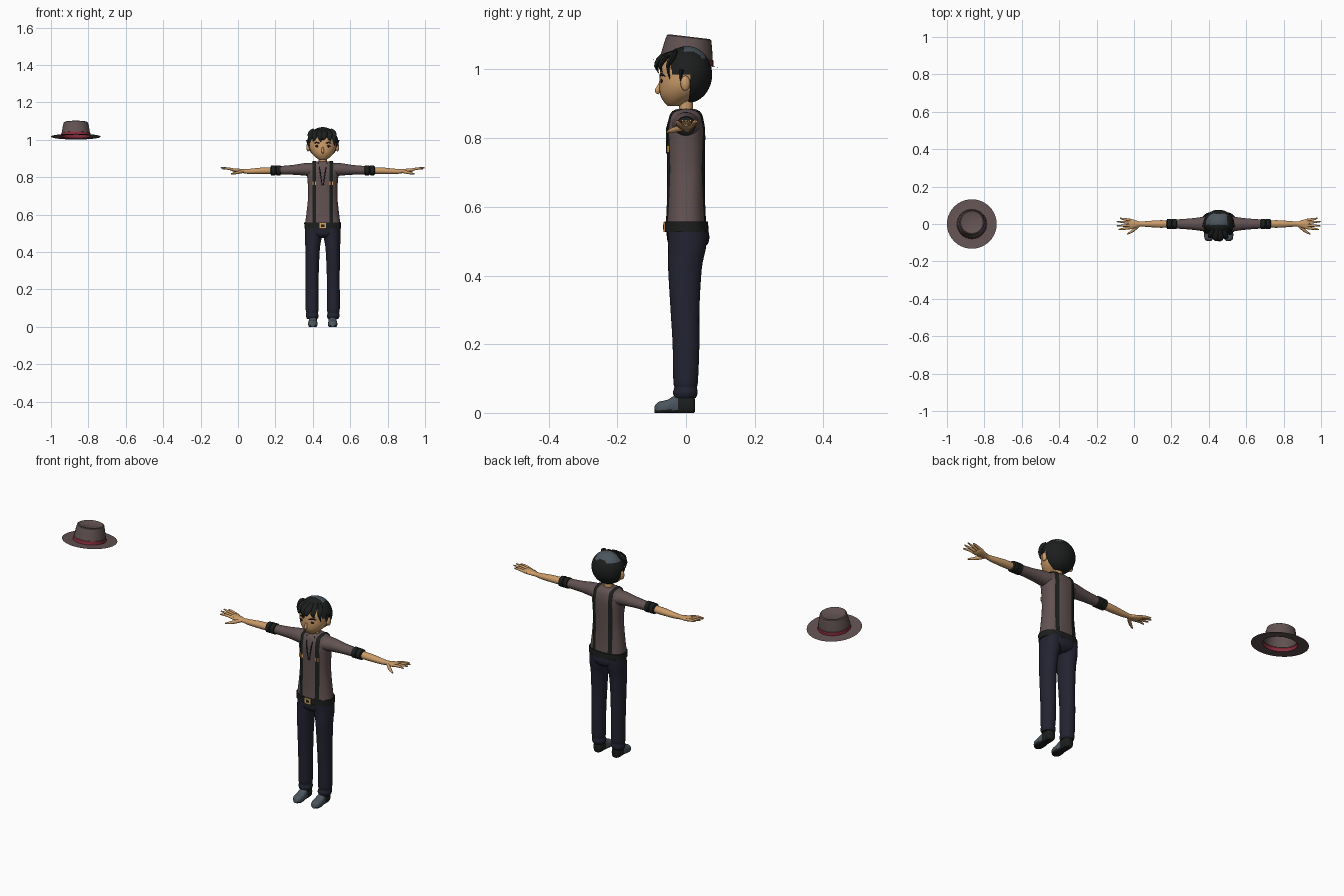
import bpy, bmesh, math
from mathutils import Vector, Matrix

CX = 0.453  # figure stands right of centre, the hat floats left


def material(name, r, g, b):
    m = bpy.data.materials.new(name)
    m.diffuse_color = (r, g, b, 1)
    return m


BROWN = material("brown cloth", 0.125, 0.085, 0.085)
BLACK = material("black", 0.012, 0.013, 0.013)
NAVY = material("navy cloth", 0.017, 0.017, 0.032)
SKIN = material("skin", 0.60, 0.33, 0.14)
RED = material("red band", 0.25, 0.025, 0.045)
SLATE = material("slate grey", 0.07, 0.09, 0.11)
GOLD = material("gold", 0.70, 0.36, 0.10)


def finish(name, bm, mats, rule=None, loc=(CX, 0, 0)):
    bmesh.ops.recalc_face_normals(bm, faces=bm.faces)
    if rule:
        for f in bm.faces:
            f.material_index = rule(f.calc_center_median())
    me = bpy.data.meshes.new(name)
    bm.to_mesh(me)
    bm.free()
    for m in mats:
        me.materials.append(m)
    ob = bpy.data.objects.new(name, me)
    ob.location = loc
    bpy.context.collection.objects.link(ob)
    return ob


def refine(rows, k=4):
    """Catmull-Rom smoothing of a table of cross-sections."""
    out = []
    for i in range(len(rows) - 1):
        quad = [rows[min(max(i + d, 0), len(rows) - 1)] for d in (-1, 0, 1, 2)]
        for j in range(k):
            t = j / k
            out.append(tuple(0.5 * (2*b + (c-a)*t + (2*a-5*b+4*c-d)*t*t + (3*b-a-3*c+d)*t**3)
                             for a, b, c, d in zip(*quad)))
    return out + [tuple(rows[-1])]


def loft(name, rings, mats, n=28, p=2.0, caps=True, floor=None, rule=None, **kw):
    """Skin superellipse rings given as (centre, u vector, v vector)."""
    bm = bmesh.new()
    loops = []
    for c, u, v in rings:
        loop = []
        for i in range(n):
            a = 2 * math.pi * i / n
            ca, sa = math.cos(a), math.sin(a)
            co = (Vector(c) + Vector(u) * math.copysign(abs(ca) ** (2 / p), ca)
                  + Vector(v) * math.copysign(abs(sa) ** (2 / p), sa))
            if floor is not None:
                co.z = max(co.z, floor)
            loop.append(bm.verts.new(co))
        loops.append(loop)
    for a, b in zip(loops, loops[1:]):
        for i in range(n):
            j = (i + 1) % n
            bm.faces.new((a[i], a[j], b[j], b[i]))
    if caps:
        bm.faces.new(loops[0])
        bm.faces.new(loops[-1])
    return finish(name, bm, mats, rule, **kw)


def upright(rows):  # rows: z, cx, cy, rx, ry
    return [((x, y, z), (rx, 0, 0), (0, ry, 0)) for z, x, y, rx, ry in rows]


def sideways(rows, s):  # rows: x, z, rz, ry
    return [((s * x, 0, z), (0, ry, 0), (0, 0, rz)) for x, z, rz, ry in rows]


def tube(name, pts, radii, mat, flat=1.0, n=10):
    """Tapering tube through points, flattened along its second axis."""
    rows = refine([(*p, r) for p, r in zip(pts, radii)], 3)
    rings = []
    for i, row in enumerate(rows):
        d = Vector(rows[min(i + 1, len(rows) - 1)][:3]) - Vector(rows[max(i - 1, 0)][:3])
        u = d.cross(Vector((0, 0, 1)) if abs(d.z) < 0.5 * d.length else Vector((0, -1, 0))).normalized()
        v = d.cross(u).normalized()
        rings.append((row[:3], u * row[3], v * row[3] * flat))
    return loft(name, rings, [mat], n=n)


def ball(name, centre, radii, mats, seg=24, rule=None, cut=None):
    bm = bmesh.new()
    bmesh.ops.create_uvsphere(bm, u_segments=seg, v_segments=seg * 3 // 4, radius=1,
                              matrix=Matrix.Translation(centre) @ Matrix.Diagonal((*radii, 1)))
    if cut:
        bmesh.ops.delete(bm, geom=[f for f in bm.faces if cut(f.calc_center_median())], context='FACES')
    return finish(name, bm, mats, rule)


def box(name, centre, size, mat):
    bm = bmesh.new()
    bmesh.ops.create_cube(bm, size=1, matrix=Matrix.Translation(centre) @ Matrix.Diagonal((*size, 1)))
    return finish(name, bm, [mat])


# hat: open sheet brim, red band, tapered crown with a dented top, tipped back
hat_profile = [(0.133, 0), (0.10, 0), (0.080, 0.001), (0.078, 0.018), (0.076, 0.019),
               (0.070, 0.055), (0.065, 0.076), (0.060, 0.079), (0.050, 0.074), (0.001, 0.072)]
hat = loft("hat", [((0, 0, z), (r, 0, 0), (0, r, 0)) for r, z in hat_profile], [BROWN, RED], n=40,
           caps=False, rule=lambda c: 1 if 0.002 < c.z < 0.0182 else 0, loc=(-0.867, 0, 1.017))
hat.rotation_euler.x = math.radians(-6.7)

# shirt body
torso = refine([(0.545, 0, 0, 0.096, 0.059), (0.60, 0, 0, 0.088, 0.056), (0.70, 0, 0, 0.078, 0.055),
                (0.78, 0, 0, 0.081, 0.056), (0.83, 0, 0, 0.086, 0.055), (0.865, 0, 0, 0.078, 0.047),
                (0.880, 0, 0, 0.050, 0.036), (0.885, 0, 0, 0.028, 0.026)])
P = 2.4
loft("shirt", upright(torso), [BROWN], n=36, p=P)


def depth(x, row):  # half depth of the shirt at x
    return row[4] * max(0, 1 - abs(x / row[3]) ** P) ** (1 / P)


def chest_y(x, z):  # front surface of the shirt
    return -depth(x, min(torso, key=lambda r: abs(r[0] - z)))


# belt, buckle, hips
loft("belt", upright([(0.527, 0, 0.002, 0.098, 0.064), (0.557, 0, 0.001, 0.099, 0.063)]), [BLACK], n=36, p=P)
box("belt_buckle", (0, -0.063, 0.541), (0.036, 0.006, 0.030), GOLD)
box("buckle_centre", (0, -0.0655, 0.541), (0.018, 0.003, 0.014), BLACK)
loft("hips", upright(refine([(0.475, 0, 0.006, 0.035, 0.035), (0.49, 0, 0.006, 0.072, 0.056),
                             (0.515, 0, 0.006, 0.092, 0.062), (0.55, 0, 0.001, 0.095, 0.058)])), [NAVY], p=2.2)

# neck and head
loft("neck", upright([(0.86, 0, 0.0, 0.026, 0.023), (0.89, 0, 0, 0.022, 0.020),
                      (0.93, 0, 0, 0.024, 0.022)]), [SKIN])
loft("head", upright(refine([(0.893, 0, -0.035, 0.018, 0.018), (0.905, 0, -0.030, 0.036, 0.034),
                             (0.925, 0, -0.018, 0.056, 0.057), (0.95, 0, -0.012, 0.069, 0.066),
                             (0.98, 0, -0.008, 0.073, 0.069), (1.01, 0, -0.005, 0.072, 0.067),
                             (1.045, 0, 0, 0.052, 0.050), (1.058, 0, 0, 0.02, 0.02)])), [SKIN])
tube("nose", [(0, -0.073, 0.965), (0, -0.080, 0.948), (0, -0.083, 0.937), (0, -0.078, 0.930)],
     [0.003, 0.006, 0.008, 0.004], SKIN)

# hair cap: full at the back, cut to a hairline at the front, slate crown patch
ball("hair", (0, 0.003, 0.985), (0.083, 0.073, 0.083), [BLACK, SLATE], seg=48,
     rule=lambda c: 1 if c.z > 1.035 and -0.005 < c.y < 0.055 and c.x < 0.045 else 0,
     cut=lambda c: c.y < 0.008 and c.z < 0.988 + 0.012 * (c.y < -0.04))
locks = [(-0.062, -0.072, 0.985), (-0.040, -0.052, 0.990), (-0.016, -0.010, 0.988),
         (0.010, -0.002, 1.000), (0.034, 0.040, 0.992), (0.056, 0.064, 0.970)]
for i, (xa, xb, z) in enumerate(locks):
    back = 0.9 * abs(xa) ** 2 / 0.08  # outer locks follow the curve of the head
    tube(f"hair_lock_{i}", [(xa * 0.7, -0.030, 1.052), (xa, -0.074 + back, 1.034),
                            (0.5 * (xa + xb), -0.088 + back, 1.010), (xb, -0.082 + back, z)],
         [0.012, 0.017, 0.012, 0.001], BLACK, flat=0.5)

for side, s in (("left", 1), ("right", -1)):
    # ears, sideburns, eyes and brows
    ball(f"ear_{side}", (s * 0.078, -0.002, 0.960), (0.010, 0.014, 0.022), [SKIN], seg=16)
    tube(f"sideburn_{side}", [(s * 0.078, -0.012, 1.0), (s * 0.075, -0.015, 0.98), (s * 0.073, -0.014, 0.958)],
         [0.012, 0.008, 0.001], BLACK, flat=0.6)
    ball(f"eye_{side}", (s * 0.031, -0.0715, 0.966), (0.011, 0.003, 0.006), [BLACK], seg=16)
    tube(f"brow_{side}", [(s * 0.014, -0.076, 0.981), (s * 0.032, -0.071, 0.986), (s * 0.048, -0.061, 0.980)],
         [0.002, 0.004, 0.001], BLACK)

    # suspender: one strip up the front, over the shoulder and down the back
    bm = bmesh.new()
    rows = [r for r in torso if r[3] > 0.064]
    path = [(r, -1) for r in rows] + [(None, 0)] + [(r, 1) for r in reversed(rows)]
    pairs = []
    for r, f in path:
        pairs.append([bm.verts.new((s * x, f * (depth(x, r) + 0.003) if r else 0,
                                    r[0] + 0.004 * (r[0] > 0.85) if r else 0.886)) for x in (0.036, 0.056)])
    for a, b in zip(pairs, pairs[1:]):
        bm.faces.new((a[0], a[1], b[1], b[0]))
    finish(f"suspender_{side}", bm, [BLACK])
    for k in (-1, 1):
        box(f"suspender_clip_{side}_{k}", (s * 0.046 + k * 0.007, chest_y(0.046, 0.768) - 0.003, 0.768),
            (0.007, 0.006, 0.020), GOLD)
    # shirt opening line
    tube(f"collar_line_{side}", [(s * 0.022, chest_y(0.022, 0.876), 0.877), (s * 0.014, chest_y(0.014, 0.83), 0.83),
                                 (s * 0.003, chest_y(0, 0.755), 0.755)], [0.003, 0.003, 0.002], BLACK)

    # sleeve, rolled cuff, forearm, palm
    loft(f"sleeve_{side}", sideways(refine([(0.05, 0.840, 0.036, 0.044), (0.10, 0.842, 0.033, 0.036),
         (0.15, 0.840, 0.027, 0.030), (0.20, 0.838, 0.024, 0.026), (0.24, 0.837, 0.022, 0.024)]), s), [BROWN])
    loft(f"cuff_{side}", sideways([(0.222, 0.837, 0.020, 0.021), (0.227, 0.837, 0.027, 0.028),
         (0.247, 0.837, 0.027, 0.028), (0.251, 0.837, 0.023, 0.024), (0.255, 0.837, 0.027, 0.028),
         (0.275, 0.836, 0.026, 0.027), (0.280, 0.836, 0.018, 0.018)], s), [BLACK])
    loft(f"forearm_{side}", sideways(refine([(0.27, 0.835, 0.018, 0.019), (0.32, 0.834, 0.018, 0.020),
         (0.39, 0.831, 0.014, 0.015), (0.42, 0.832, 0.011, 0.013), (0.45, 0.835, 0.011, 0.022),
         (0.475, 0.838, 0.010, 0.027), (0.487, 0.840, 0.005, 0.022)]), s), [SKIN])
    fingers = [(0.020, 0.528, 0.031, 0.848), (0.007, 0.545, 0.013, 0.852),
               (-0.007, 0.545, -0.010, 0.851), (-0.020, 0.535, -0.030, 0.844)]
    for i, (yb, xt, yt, zt) in enumerate(fingers):
        tube(f"finger_{side}_{i}", [(s * 0.465, yb, 0.838), (s * 0.505, 0.5 * (yb + yt), 0.846), (s * xt, yt, zt)],
             [0.007, 0.0065, 0.003], SKIN)
    tube(f"thumb_{side}", [(s * 0.430, -0.008, 0.831), (s * 0.460, -0.036, 0.824), (s * 0.490, -0.055, 0.818)],
         [0.009, 0.008, 0.003], SKIN)

    # trouser leg with a gathered hem
    leg = refine([(0.043, 0.056, -0.002, 0.028, 0.030), (0.058, 0.056, -0.002, 0.034, 0.036),
                  (0.075, 0.057, -0.001, 0.031, 0.033), (0.095, 0.057, -0.001, 0.034, 0.036),
                  (0.20, 0.057, 0.000, 0.034, 0.039), (0.30, 0.056, -0.003, 0.035, 0.042),
                  (0.42, 0.054, -0.003, 0.039, 0.049), (0.48, 0.050, 0.003, 0.045, 0.055),
                  (0.53, 0.047, 0.004, 0.047, 0.058)])
    loft(f"trouser_leg_{side}", upright([(r[0], s * r[1], *r[2:]) for r in leg]), [NAVY])

    # shoe: rows of y, z centre, half width, half height, flattened on the ground
    shoe = refine([(0.026, 0.022, 0.012, 0.018), (0.020, 0.025, 0.020, 0.028), (0.0, 0.028, 0.022, 0.034),
                   (-0.03, 0.023, 0.022, 0.029), (-0.055, 0.016, 0.025, 0.022), (-0.08, 0.013, 0.022, 0.019),
                   (-0.092, 0.009, 0.010, 0.010)])
    loft(f"shoe_{side}", [((s * 0.053, y, z), (rx, 0, 0), (0, 0, rz)) for y, z, rx, rz in shoe],
         [BLACK, SLATE], p=2.5, floor=0, rule=lambda c: 1 if c.y < -0.025 and c.z > 0.009 else 0)

# smooth shading with sharp creases kept
for ob in bpy.context.scene.objects:
    ob.select_set(True)
    bpy.context.view_layer.objects.active = ob
bpy.ops.object.shade_smooth_by_angle(angle=math.radians(42))
